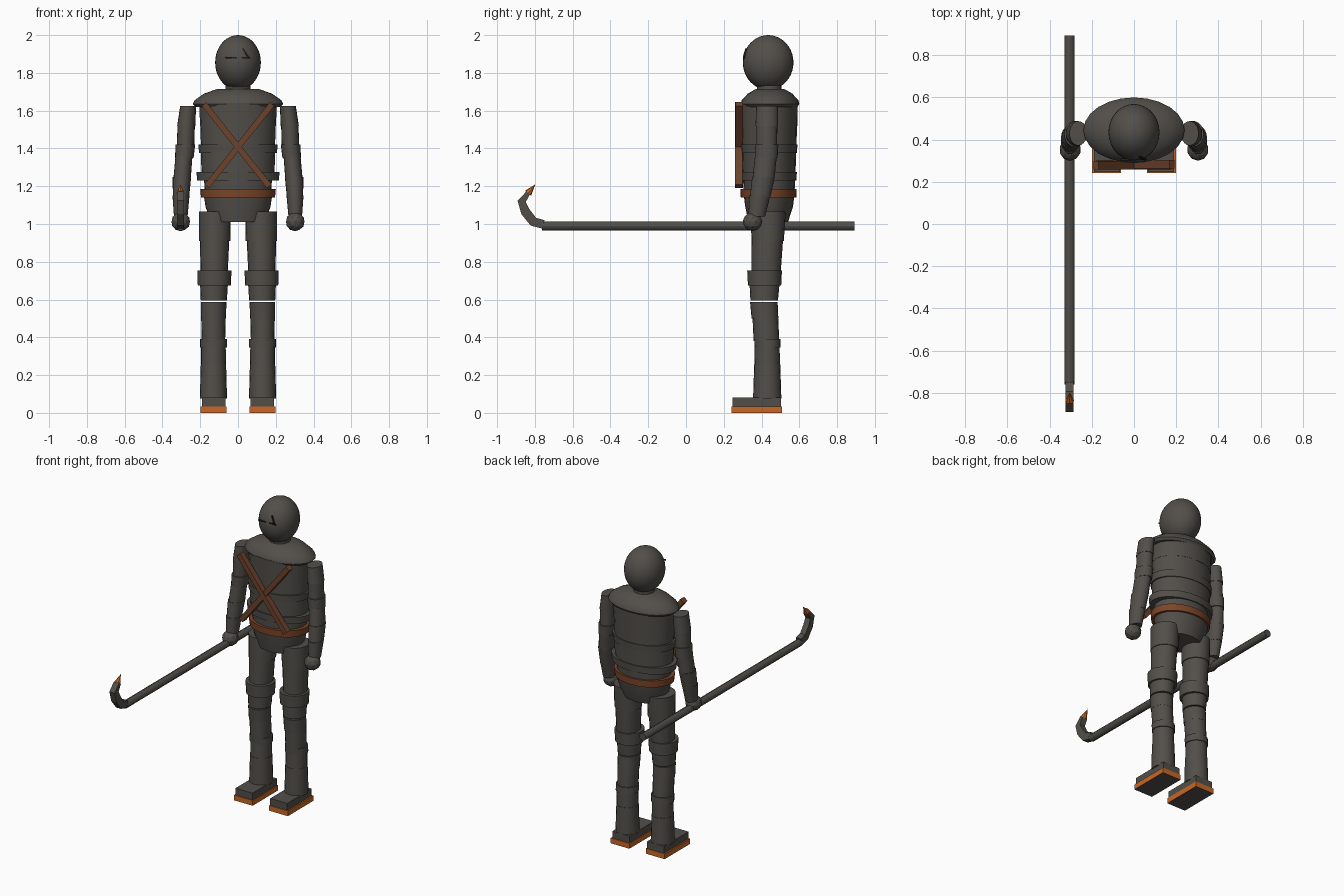
import bpy, bmesh, math
from mathutils import Vector

cube = bpy.data.objects.get("Cube")
if cube:
    bpy.data.objects.remove(cube, do_unlink=True)


def material(name, rgb):
    m = bpy.data.materials.new(name)
    m.use_nodes = True
    m.diffuse_color = (*rgb, 1)
    m.node_tree.nodes["Principled BSDF"].inputs["Base Color"].default_value = (*rgb, 1)
    return m


GREY = material("charcoal", (0.085, 0.078, 0.068))
BROWN = material("belt brown", (0.2, 0.06, 0.022))
STRAP = material("strap brown", (0.15, 0.055, 0.025))
ORANGE = material("orange", (0.58, 0.135, 0.018))
DARK = material("face mark black", (0.015, 0.014, 0.013))


def finish(name, bm, mats, smooth=True):
    bmesh.ops.recalc_face_normals(bm, faces=bm.faces)
    me = bpy.data.meshes.new(name)
    bm.to_mesh(me)
    bm.free()
    ob = bpy.data.objects.new(name, me)
    bpy.context.collection.objects.link(ob)
    for m in mats:
        me.materials.append(m)
    if smooth:
        bpy.ops.object.select_all(action="DESELECT")
        ob.select_set(True)
        bpy.context.view_layer.objects.active = ob
        bpy.ops.object.shade_smooth_by_angle(angle=math.radians(30))
    return ob


def loft(name, rings, mat, sides=20):
    """Closed tube through horizontal elliptical rings (x, y, z, rx, ry)."""
    bm = bmesh.new()
    loops = []
    for x, y, z, rx, ry in rings:
        angles = [math.tau * i / sides for i in range(sides)]
        loops.append([bm.verts.new((x + rx * math.cos(a), y + ry * math.sin(a), z)) for a in angles])
    for a, b in zip(loops, loops[1:]):
        for i in range(sides):
            j = (i + 1) % sides
            bm.faces.new((a[i], a[j], b[j], b[i]))
    bm.faces.new(loops[0])
    bm.faces.new(loops[-1])
    return finish(name, bm, [mat])


def box(name, centre, size, mats, rotation=(0, 0, 0)):
    bm = bmesh.new()
    bmesh.ops.create_cube(bm, size=1)
    bmesh.ops.scale(bm, vec=size, verts=bm.verts)
    ob = finish(name, bm, mats, False)
    ob.location, ob.rotation_euler = centre, rotation
    return ob


def rod(name, start, end, r1, r2, mat, sides=12):
    bm = bmesh.new()
    d = Vector(end) - Vector(start)
    bmesh.ops.create_cone(bm, cap_ends=True, segments=sides, radius1=r1, radius2=r2, depth=d.length)
    ob = finish(name, bm, [mat])
    ob.location = (Vector(start) + Vector(end)) / 2
    ob.rotation_euler = d.to_track_quat("Z", "Y").to_euler()
    return ob


def ball(name, centre, radii, mat, detail=None):
    bm = bmesh.new()
    if detail:
        bmesh.ops.create_icosphere(bm, subdivisions=detail, radius=1)
    else:
        bmesh.ops.create_uvsphere(bm, u_segments=32, v_segments=20, radius=1)
    bmesh.ops.scale(bm, vec=radii, verts=bm.verts)
    ob = finish(name, bm, [mat], detail is None)
    ob.location = centre
    return ob


BODY_Y = 0.44

# Torso: stacked wrapped bands (bottom z, top z, half width, half depth)
bands = [(1.17, 1.24, 0.18, 0.138), (1.23, 1.275, 0.22, 0.147), (1.27, 1.38, 0.197, 0.143),
         (1.375, 1.42, 0.21, 0.15), (1.41, 1.53, 0.2, 0.148), (1.52, 1.64, 0.205, 0.152)]
for i, (lo, hi, w, d) in enumerate(bands):
    loft(f"torso_band_{i + 1}", [(0, BODY_Y, lo, w - 0.004, d - 0.003), (0, BODY_Y, hi, w, d)], GREY, 24)

# Shoulder yoke, neck, pelvis and belt
loft("shoulder_yoke", [(0, 0.445, z, w, d) for z, w, d in
     [(1.62, 0.225, 0.145), (1.635, 0.24, 0.155), (1.655, 0.23, 0.15), (1.69, 0.18, 0.118), (1.715, 0.11, 0.075)]],
     GREY, 24)
loft("neck", [(0, BODY_Y, 1.69, 0.065, 0.065), (0, BODY_Y, 1.77, 0.065, 0.065)], GREY)
loft("pelvis", [(0, 0.435, 1.01, 0.14, 0.105), (0, BODY_Y, 1.09, 0.172, 0.126), (0, BODY_Y, 1.18, 0.185, 0.138)],
     GREY, 24)
loft("belt", [(0, 0.437, 1.14, 0.196, 0.147), (0, 0.437, 1.185, 0.2, 0.149)], BROWN, 24)

# Head and thin face marks
ball("head", (0, 0.435, 1.855), (0.121, 0.134, 0.145), GREY)
box("right_eye_slit", (-0.035, 0.306, 1.88), (0.06, 0.009, 0.007), [DARK])
box("left_eye_slit", (0.04, 0.307, 1.88), (0.045, 0.009, 0.007), [DARK])
box("brow_scar", (0.04, 0.312, 1.905), (0.008, 0.009, 0.055), [DARK], (-0.25, -0.55, 0))

# Crossed chest straps
for s, label in ((1, "left"), (-1, "right")):
    a, b = Vector((s * 0.18, 0, 1.635)), Vector((-s * 0.165, 0, 1.2))
    d = a - b
    mid = (a + b) / 2 + Vector((0, 0.281 + s * 0.002, 0))
    box(f"{label}_chest_strap", mid, (0.032, 0.04, d.length), [STRAP], (0, math.atan2(d.x, d.z), 0))

# Arm and leg segments: bottom ring then top ring, each (x, y, z, rx, ry)
arm = [("upper_arm_top", (0.274, 0.428, 1.52, 0.048, 0.06), (0.264, 0.43, 1.625, 0.042, 0.058)),
       ("upper_arm", (0.278, 0.427, 1.41, 0.046, 0.055), (0.274, 0.428, 1.53, 0.046, 0.056)),
       ("elbow_band", (0.284, 0.425, 1.35, 0.049, 0.06), (0.279, 0.427, 1.42, 0.052, 0.062)),
       ("forearm_top", (0.296, 0.41, 1.24, 0.046, 0.058), (0.286, 0.423, 1.36, 0.045, 0.058)),
       ("forearm", (0.302, 0.392, 1.14, 0.043, 0.054), (0.297, 0.41, 1.25, 0.049, 0.06)),
       ("cuff", (0.303, 0.375, 1.04, 0.036, 0.044), (0.302, 0.39, 1.15, 0.045, 0.056))]
leg = [("hip", (0.123, 0.432, 0.91, 0.083, 0.086), (0.122, 0.436, 1.065, 0.084, 0.092)),
       ("thigh", (0.126, 0.424, 0.75, 0.072, 0.078), (0.124, 0.43, 0.92, 0.078, 0.084)),
       ("knee_band", (0.125, 0.416, 0.675, 0.088, 0.088), (0.125, 0.416, 0.755, 0.09, 0.092)),
       ("knee", (0.128, 0.414, 0.595, 0.069, 0.073), (0.127, 0.416, 0.69, 0.074, 0.08)),
       ("shin_top", (0.13, 0.418, 0.5, 0.066, 0.071), (0.129, 0.412, 0.588, 0.068, 0.073)),
       ("shin", (0.13, 0.426, 0.38, 0.062, 0.068), (0.13, 0.42, 0.505, 0.065, 0.068)),
       ("calf_band", (0.13, 0.432, 0.345, 0.071, 0.069), (0.13, 0.43, 0.39, 0.071, 0.069)),
       ("lower_shin", (0.13, 0.43, 0.25, 0.066, 0.067), (0.13, 0.43, 0.35, 0.065, 0.066)),
       ("ankle_wrap", (0.13, 0.43, 0.075, 0.072, 0.075), (0.13, 0.43, 0.255, 0.067, 0.069))]
for s, label in ((1, "left"), (-1, "right")):
    for part, *rings in arm + leg:
        loft(f"{label}_{part}", [(s * r[0], *r[1:]) for r in rings], GREY)
    ball(f"{label}_hand", (s * 0.303, 0.352, 1.012), (0.051, 0.052, 0.05), GREY, 2)
    # Shoes: grey upper, orange sole with a grey tread underneath
    box(f"{label}_shoe", (s * 0.128, 0.375, 0.056), (0.125, 0.258, 0.05), [GREY])
    sole = box(f"{label}_sole", (s * 0.13, 0.375, 0.0175), (0.138, 0.268, 0.035), [ORANGE, GREY])
    for f in sole.data.polygons:
        f.material_index = 1 if f.normal.z < -0.5 else 0

# Long pole with a curved hook and bright claw
PX = -0.305
rod("pole", (PX, 0.893, 0.989), (PX, -0.762, 0.989), 0.024, 0.024, GREY)
path = [(-0.755, 0.998), (-0.808, 1.012), (-0.85, 1.065), (-0.87, 1.12), (-0.835, 1.165)]
half = [0.023, 0.025, 0.025, 0.022, 0.012]
bm = bmesh.new()
loops = []
for i, (y, z) in enumerate(path):
    p, n = path[max(i - 1, 0)], path[min(i + 1, len(path) - 1)]
    t = Vector((n[0] - p[0], n[1] - p[1])).normalized()
    side = Vector((0, -t.y, t.x)) * half[i]
    loops.append([bm.verts.new(Vector((PX + u * 0.019, y, z)) + side * v)
                  for u, v in ((-1, -1), (1, -1), (1, 1), (-1, 1))])
for a, b in zip(loops, loops[1:]):
    for i in range(4):
        j = (i + 1) % 4
        bm.faces.new((a[i], a[j], b[j], b[i]))
bm.faces.new(loops[0])
bm.faces.new(loops[-1])
finish("hook", bm, [GREY], False)
rod("claw", (PX, -0.836, 1.163), (PX, -0.798, 1.21), 0.021, 0, ORANGE, 8)
